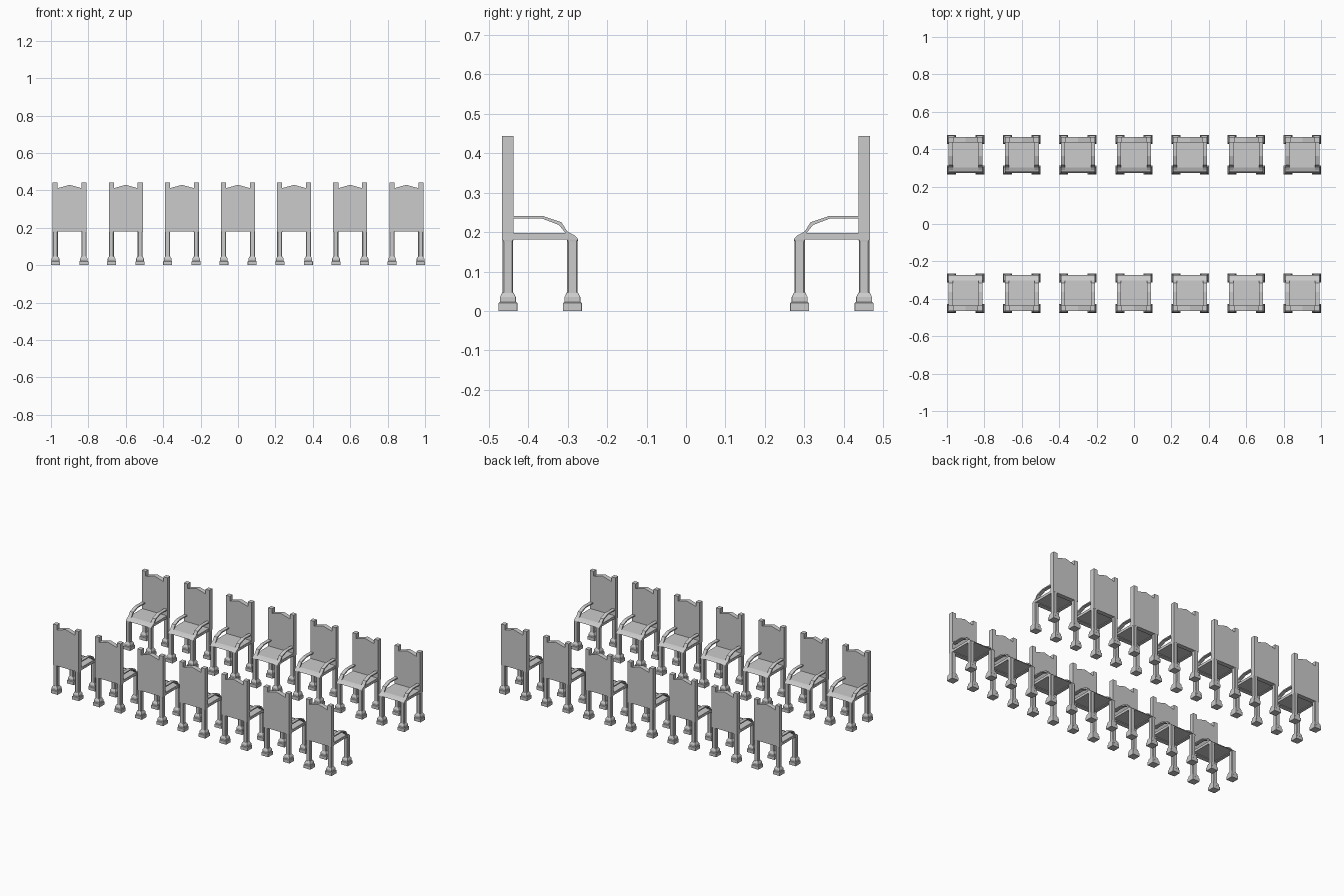
import bpy, bmesh, math
from mathutils import Matrix, Vector

if "Cube" in bpy.data.objects:
    bpy.data.objects.remove(bpy.data.objects["Cube"])


def make(name, bm):
    bmesh.ops.recalc_face_normals(bm, faces=bm.faces)
    me = bpy.data.meshes.new(name)
    bm.to_mesh(me)
    bm.free()
    ob = bpy.data.objects.new(name, me)
    bpy.context.collection.objects.link(ob)
    return ob


def add_prism(bm, pts, axis, a, b):
    """Extrude a profile: axis 'x' uses (y, z) points, axis 'y' uses (x, z)."""
    put = (lambda p, t: (t, p[0], p[1])) if axis == 'x' else (lambda p, t: (p[0], t, p[1]))
    lo = [bm.verts.new(put(p, a)) for p in pts]
    hi = [bm.verts.new(put(p, b)) for p in pts]
    bm.faces.new(lo)
    bm.faces.new(hi[::-1])
    for i in range(len(pts)):
        j = (i + 1) % len(pts)
        bm.faces.new((lo[i], lo[j], hi[j], hi[i]))


def add_box(bm, x0, x1, y0, y1, z0, z1):
    add_prism(bm, [(y0, z0), (y1, z0), (y1, z1), (y0, z1)], 'x', x0, x1)


def add_stack(bm, cx, cy, rings):
    """Chamfered square column from (half width, corner chamfer, z) rings."""
    prev = None
    for h, c, z in rings:
        k = h - c
        ring = [bm.verts.new((cx + x, cy + y, z)) for x, y in
                ((h, -k), (h, k), (k, h), (-k, h), (-h, k), (-h, -k), (-k, -h), (k, -h))]
        if prev:
            for i in range(8):
                j = (i + 1) % 8
                bm.faces.new((prev[i], prev[j], ring[j], ring[i]))
        else:
            bm.faces.new(ring[::-1])
        prev = ring
    bm.faces.new(prev)


LEG_X, BACK_Y, FRONT_Y = 0.077, -0.4515, -0.288
HALF = 0.091
parts = []

# Legs: chamfered shafts, squared at the top
# Feet: stepped square blocks tapering into the leg
for label, y in (("back", BACK_Y), ("front", FRONT_Y)):
    legs, feet = bmesh.new(), bmesh.new()
    for s in (-1, 1):
        add_stack(legs, s * LEG_X, y, [(.0135, .0035, .04), (.0135, .0035, .176), (.014, .0005, .181)])
        add_stack(feet, s * (LEG_X - .001), y, [(.024, .0005, 0), (.024, .0005, .02), (.0205, .0005, .023),
                                               (.0205, .0005, .035), (.014, .0005, .047)])
    parts += [make(label + "_legs", legs), make(label + "_feet", feet)]

# Backrest: flat panel with raised corner posts and a peaked top
bm = bmesh.new()
add_prism(bm, [(-HALF, .18), (HALF, .18), (HALF, .443), (.064, .443), (.064, .412),
               (0, .43), (-.064, .412), (-.064, .443), (-HALF, .443)], 'y', -.466, -.437)
parts.append(make("backrest", bm))

# Seat frame with a thin cushion board on top
bm = bmesh.new()
for s in (-1, 1):
    add_box(bm, min(s * .07, s * .089), max(s * .07, s * .089), -.44, -.298, .181, .194)
add_box(bm, -.07, .07, -.44, -.298, .185, .194)
parts.append(make("seat_frame", bm))
bm = bmesh.new()
add_box(bm, -.088, .088, -.438, -.3, .193, .198)
parts.append(make("seat", bm))

# Front rail: sloped lip over the front legs
bm = bmesh.new()
add_prism(bm, [(-.302, .181), (-.274, .181), (-.275, .184), (-.284, .193), (-.302, .199)], 'x', -HALF, HALF)
parts.append(make("front_rail", bm))

# Armrests: bent strips running down to the front rail
bm = bmesh.new()
arm = [(-.438, .241), (-.363, .241), (-.316, .225), (-.301, .202), (-.286, .193),
       (-.302, .194), (-.309, .202), (-.322, .218), (-.364, .234), (-.438, .234)]
for s in (-1, 1):
    add_prism(bm, arm, 'x', s * .069, s * HALF)
parts.append(make("armrests", bm))

# Two facing rows of seven chairs, sharing the part meshes
for row in range(2):
    for i in range(7):
        mat = Matrix.Translation((-.9 + .3 * i, 0, 0)) @ Matrix.Rotation(math.pi * row, 4, 'Z')
        for p in parts:
            ob = p if row == 0 and i == 0 else p.copy()
            if ob is not p:
                bpy.context.collection.objects.link(ob)
            ob.matrix_world = mat
